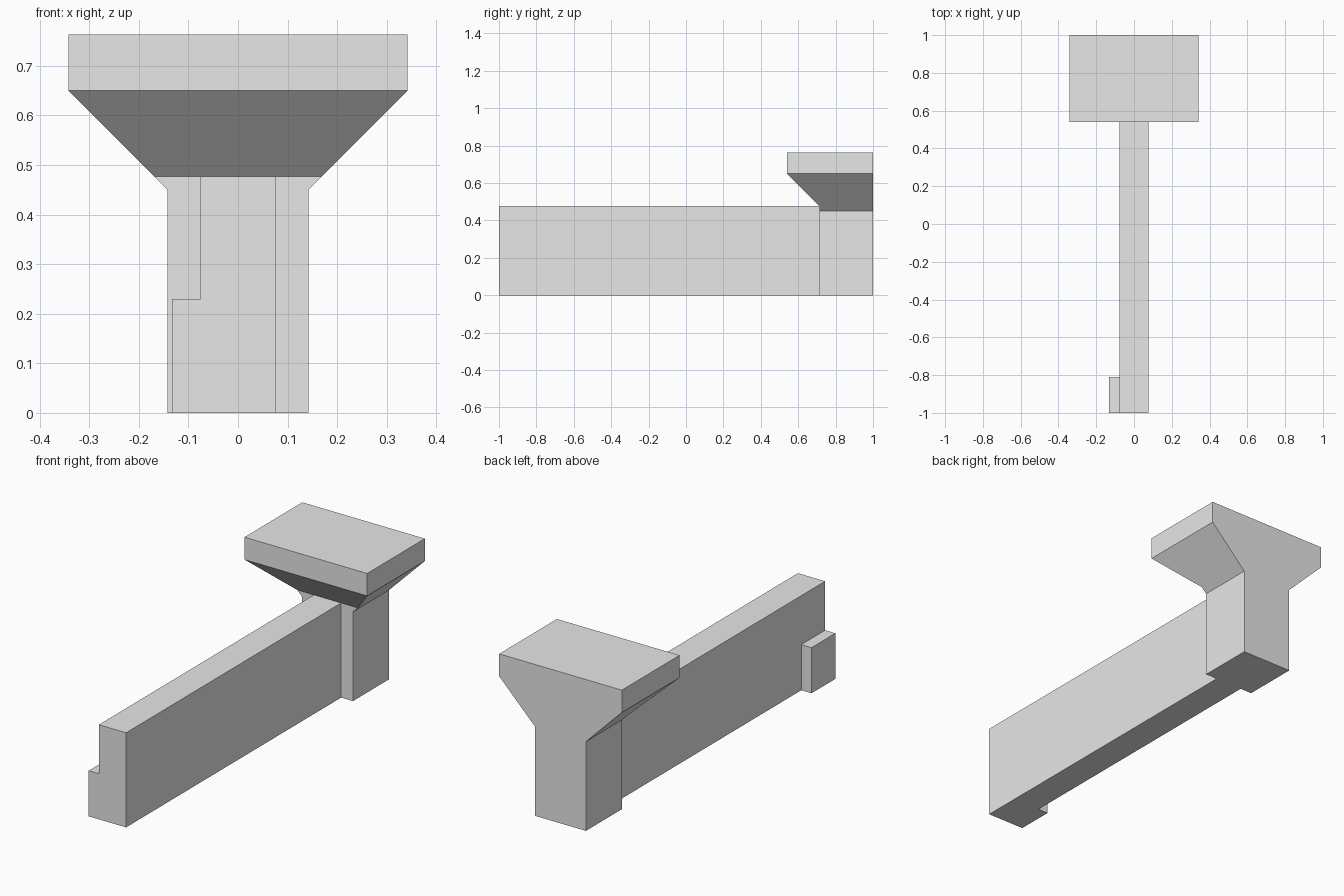
import bpy
import bmesh

cube = bpy.data.objects.get("Cube")
if cube:
    bpy.data.objects.remove(cube, do_unlink=True)

grey = bpy.data.materials.new("light_grey")
grey.use_nodes = True
colour = (0.8, 0.8, 0.8, 1)
grey.diffuse_color = colour
grey.node_tree.nodes["Principled BSDF"].inputs["Base Color"].default_value = colour


def stack(name, levels):
    """Solid through rectangles, each given as (z, x0, x1, y0, y1)."""
    bm = bmesh.new()
    rings = [[bm.verts.new((x, y, z)) for x, y in
              ((x0, y0), (x1, y0), (x1, y1), (x0, y1))]
             for z, x0, x1, y0, y1 in levels]
    for low, high in zip(rings, rings[1:]):
        for i in range(4):
            j = (i + 1) % 4
            bm.faces.new((low[i], low[j], high[j], high[i]))
    bm.faces.new(rings[0][::-1])
    bm.faces.new(rings[-1])
    bmesh.ops.recalc_face_normals(bm, faces=bm.faces)
    mesh = bpy.data.meshes.new(name)
    bm.to_mesh(mesh)
    bm.free()
    mesh.materials.append(grey)
    obj = bpy.data.objects.new(name, mesh)
    bpy.context.collection.objects.link(obj)
    return obj


def box(name, x0, x1, y0, y1, height):
    return stack(name, [(0, x0, x1, y0, y1), (height, x0, x1, y0, y1)])


# Long wall running forward from the column
box("long_wall", -0.076, 0.076, -1, 0.713, 0.477)

# Low block on the right side of the wall's front end
box("end_block", -0.133, -0.076, -1, -0.81, 0.23)

# Column with a flared head: half width and front edge at each height, flat back
profile = [(0, 0.142, 0.713), (0.45, 0.142, 0.713), (0.477, 0.169, 0.713),
           (0.65, 0.342, 0.54), (0.763, 0.342, 0.54)]
stack("flared_column", [(z, -w, w, front, 1) for z, w, front in profile])
